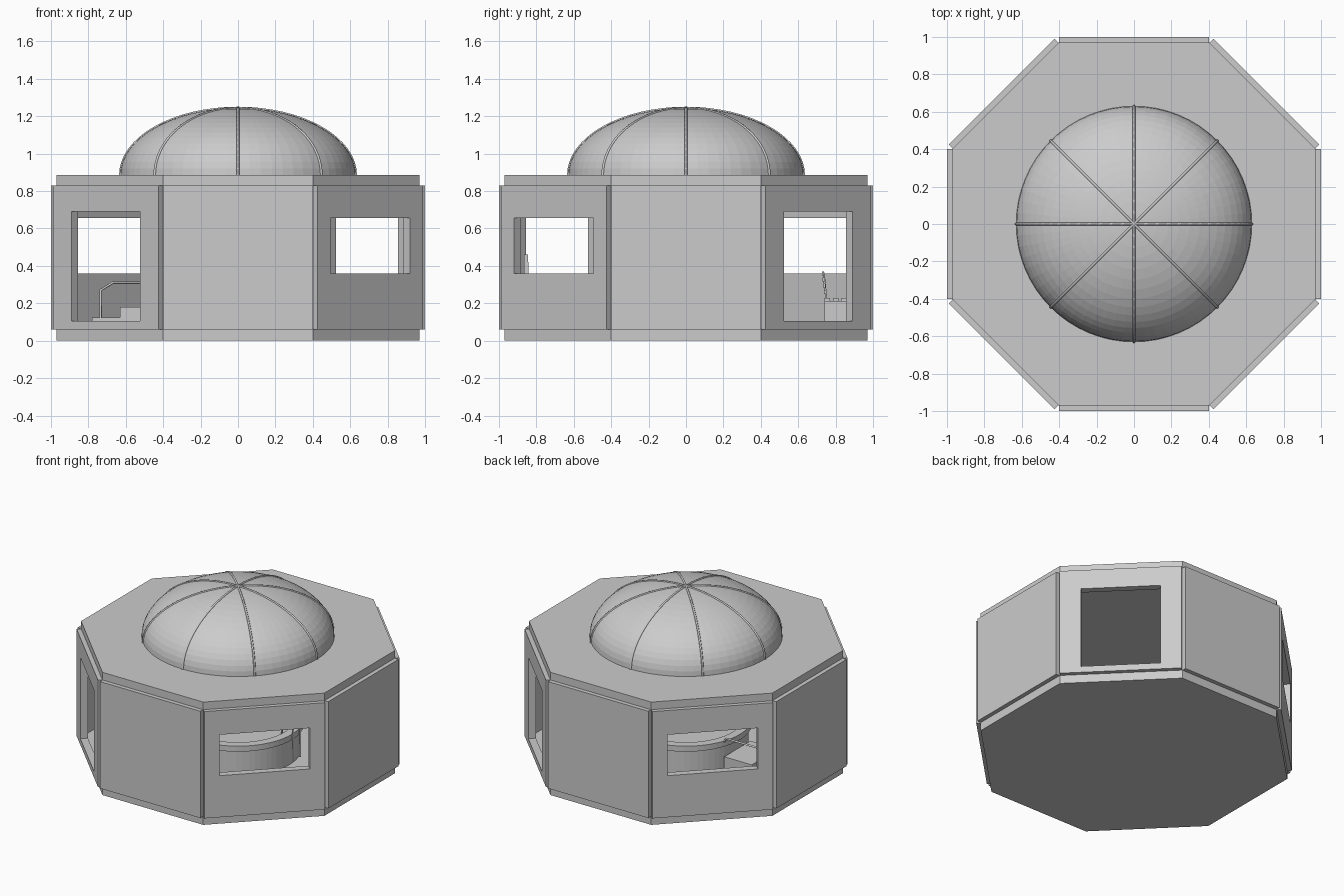
import bpy, bmesh, math
from mathutils import Matrix, Vector

if "Cube" in bpy.data.objects:
    bpy.data.objects.remove(bpy.data.objects["Cube"])

grey = bpy.data.materials.new("light_grey")
grey.diffuse_color = (0.6, 0.6, 0.6, 1)
grey.use_nodes = True
grey.node_tree.nodes["Principled BSDF"].inputs["Base Color"].default_value = grey.diffuse_color


def add(name, bm, matrix=Matrix()):
    bmesh.ops.recalc_face_normals(bm, faces=bm.faces)
    mesh = bpy.data.meshes.new(name)
    bm.to_mesh(mesh)
    bm.free()
    mesh.materials.append(grey)
    ob = bpy.data.objects.new(name, mesh)
    ob.matrix_world = matrix
    bpy.context.collection.objects.link(ob)
    return ob


def box(name, x0, x1, y0, y1, z0, z1):
    bm = bmesh.new()
    bmesh.ops.create_cube(bm, size=1)
    for v in bm.verts:
        v.co = Vector(((x0 + x1) / 2 + v.co.x * (x1 - x0),
                       (y0 + y1) / 2 + v.co.y * (y1 - y0),
                       (z0 + z1) / 2 + v.co.z * (z1 - z0)))
    return add(name, bm)


def octagon(name, apothem, z0, z1):
    bm = bmesh.new()
    r = apothem / math.cos(math.pi / 8)
    bmesh.ops.create_cone(bm, cap_ends=True, segments=8, radius1=r, radius2=r, depth=z1 - z0,
                          matrix=Matrix.Translation((0, 0, (z0 + z1) / 2))
                          @ Matrix.Rotation(math.pi / 8, 4, 'Z'))
    return add(name, bm)


def lathe(name, profile, segments=64):
    bm = bmesh.new()
    verts = [bm.verts.new((r, 0, z)) for r, z in profile]
    edges = [bm.edges.new(p) for p in zip(verts, verts[1:])]
    bmesh.ops.spin(bm, geom=verts + edges, angle=2 * math.pi, steps=segments,
                   axis=(0, 0, 1), cent=(0, 0, 0))
    bmesh.ops.remove_doubles(bm, verts=bm.verts, dist=1e-4)
    return add(name, bm)


def tube(name, points, radius):
    cu = bpy.data.curves.new(name, 'CURVE')
    cu.dimensions = '3D'
    cu.bevel_depth = radius
    cu.bevel_resolution = 1
    cu.use_fill_caps = True
    sp = cu.splines.new('POLY')
    sp.points.add(len(points) - 1)
    for p, co in zip(sp.points, points):
        p.co = (*co, 1)
    cu.materials.append(grey)
    ob = bpy.data.objects.new(name, cu)
    bpy.context.collection.objects.link(ob)
    return ob


def wall(name, angle, opening=None):
    """Panel 0.8 wide facing -y, turned about z; opening = (half width, z0, z1)."""
    def loop(hw, z0, z1):
        return [bm.verts.new((x, -1, z)) for x, z in ((-hw, z0), (hw, z0), (hw, z1), (-hw, z1))]
    bm = bmesh.new()
    outer = loop(0.4, 0.06, 0.83)
    if opening:
        inner = loop(*opening)
        faces = [bm.faces.new((outer[i], outer[(i + 1) % 4], inner[(i + 1) % 4], inner[i]))
                 for i in range(4)]
    else:
        faces = [bm.faces.new(outer)]
    ext = bmesh.ops.extrude_face_region(bm, geom=faces, use_keep_orig=True)
    for g in ext["geom"]:
        if isinstance(g, bmesh.types.BMVert):
            g.co.y += 0.05
    return add(name, bm, Matrix.Rotation(angle, 4, 'Z'))


# Slabs and walls: windows front right / back left, doors front left / back right
octagon("floor_slab", 0.97, 0, 0.065)
octagon("roof_slab", 0.97, 0.83, 0.885)
window, door = (0.3, 0.36, 0.655), (0.26, 0.105, 0.69)
openings = {1: window, 3: door, 5: window, 7: door}
for i in range(8):
    kind = "window_wall" if i in (1, 5) else "door_wall" if i in (3, 7) else "plain_wall"
    wall(f"{kind}_{i}", i * math.pi / 4, openings.get(i))

# Dome and its eight ribs
R, H, Z = 0.63, 0.36, 0.885
arc = [(R * math.cos(k * math.pi / 32), Z + H * math.sin(k * math.pi / 32)) for k in range(17)]
arc[-1] = (0, Z + H)
lathe("dome", arc)
for i in range(8):
    a = i * math.pi / 4
    tube(f"dome_rib_{i}", [(r * math.cos(a), r * math.sin(a), z) for r, z in arc], 0.007)

# Round pool with overhanging rim, and the water inside
lathe("pool", [(0, 0.065), (0.41, 0.065), (0.41, 0.25), (0.43, 0.25), (0.43, 0.29),
               (0.37, 0.29), (0.37, 0.1), (0, 0.1)])
lathe("water", [(0, 0.27), (0.37, 0.27)])

# Steps on the left with handrails
box("lower_step", -0.78, -0.63, -0.15, 0.15, 0.06, 0.125)
box("upper_step", -0.63, -0.41, -0.15, 0.15, 0.06, 0.18)
for side, y in (("front", -0.14), ("back", 0.14)):
    tube(f"step_rail_{side}", [(-0.735, y, 0.1), (-0.735, y, 0.27), (-0.67, y, 0.31),
                               (-0.42, y, 0.31), (-0.4, y, 0.28)], 0.007)

# Grab rails on the right of the pool
for side, y in (("front", 0.0), ("back", 0.08)):
    tube(f"grab_rail_{side}", [(0.44, y, 0.1), (0.44, y, 0.33), (0.42, y, 0.35),
                               (0.37, y, 0.35), (0.35, y, 0.33), (0.35, y, 0.24)], 0.007)

# Slatted bench at the back
for k in range(4):
    y = 0.74 + 0.045 * k
    box(f"bench_seat_slat_{k}", -0.25, 0.25, y, y + 0.03, 0.21, 0.228)
    z = 0.25 + 0.033 * k
    box(f"bench_back_slat_{k}", -0.25, 0.25, 0.738 - 0.004 * k, 0.75 - 0.004 * k, z, z + 0.022)
for side, x in (("left", -0.23), ("right", 0.2)):
    box(f"bench_leg_{side}", x, x + 0.03, 0.74, 0.9, 0.06, 0.21)
    tube(f"bench_back_post_{side}", [(x + 0.015, 0.752, 0.2), (x + 0.015, 0.736, 0.365)], 0.006)

# Seat against the front wall with a leaning back
box("front_seat", -0.25, 0.25, -0.87, -0.7, 0.06, 0.22)
back = box("front_seat_back", -0.25, 0.25, -0.865, -0.835, 0.22, 0.46)
for v in back.data.vertices:
    if v.co.z > 0.4 and v.co.y > -0.85:
        v.co.y = -0.845
